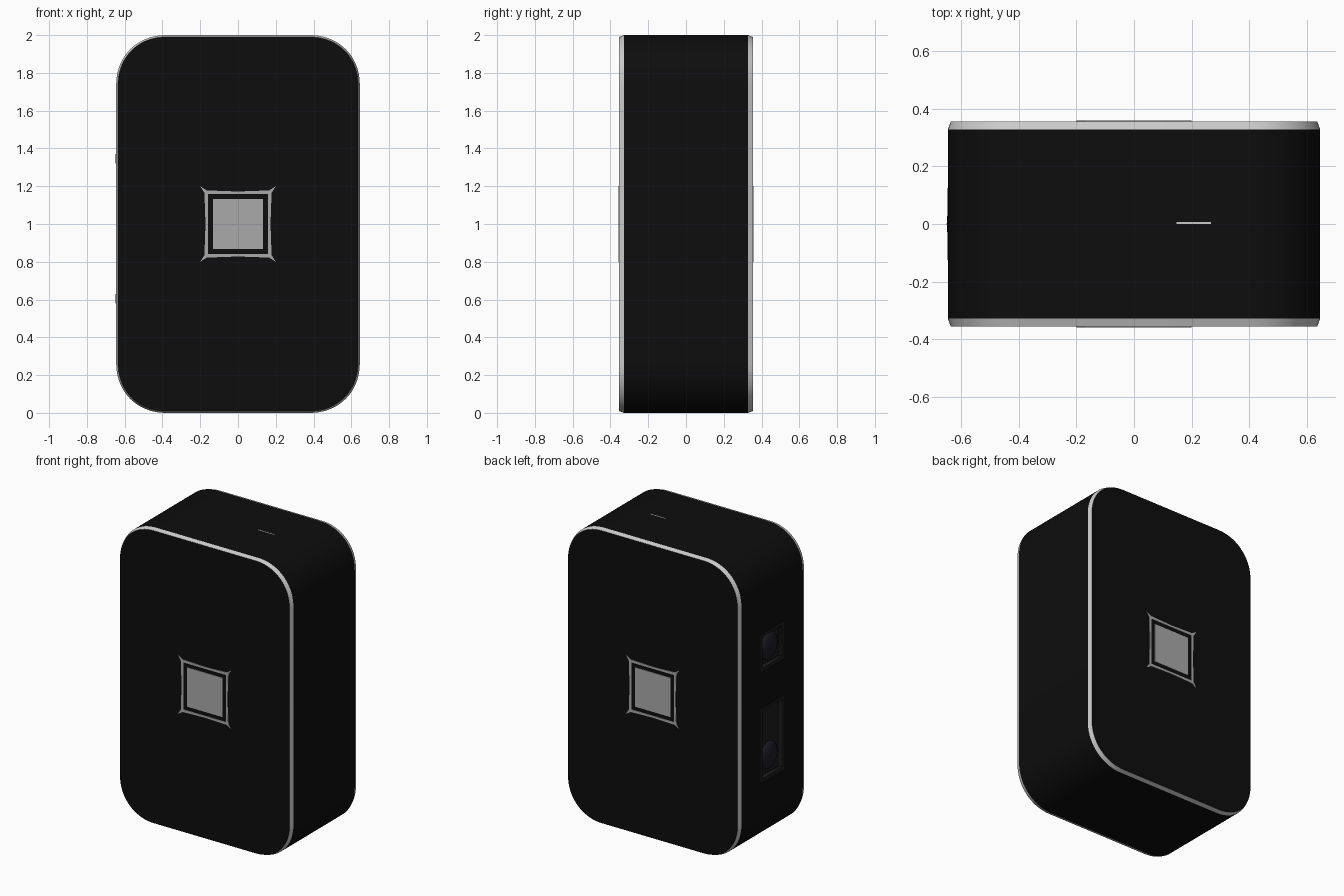
import bpy, bmesh, math
from mathutils import Vector

if "Cube" in bpy.data.objects:
    bpy.data.objects.remove(bpy.data.objects["Cube"])


def material(name, rgb):
    m = bpy.data.materials.new(name)
    m.diffuse_color = (*rgb, 1)
    m.use_nodes = True
    m.node_tree.nodes["Principled BSDF"].inputs["Base Color"].default_value = m.diffuse_color
    return m


BLACK = material("black_shell", (0.004, 0.004, 0.004))
SILVER = material("silver_trim", (0.6, 0.6, 0.6))
GREY = material("grey_badge", (0.4, 0.4, 0.4))
DARK = material("dark_panel", (0.012, 0.012, 0.012))
GLASS = material("dark_glass", (0.012, 0.011, 0.022))


def finish(bm, name, *mats):
    bmesh.ops.recalc_face_normals(bm, faces=bm.faces)
    me = bpy.data.meshes.new(name)
    bm.to_mesh(me)
    bm.free()
    for m in mats:
        me.materials.append(m)
    ob = bpy.data.objects.new(name, me)
    bpy.context.collection.objects.link(ob)
    return ob


def smooth(ob, deg):
    bpy.ops.object.select_all(action='DESELECT')
    ob.select_set(True)
    bpy.context.view_layer.objects.active = ob
    bpy.ops.object.shade_smooth_by_angle(angle=math.radians(deg))


def box(name, center, size, mat):
    bm = bmesh.new()
    bmesh.ops.create_cube(bm, size=1)
    for v in bm.verts:
        v.co = Vector(c + a * s for c, a, s in zip(center, v.co, size))
    return finish(bm, name, mat)


def ring(name, outer, inner, place, near, far, mat):
    """Closed frame between two matching outlines, thickened from near to far."""
    bm = bmesh.new()
    loops = [[bm.verts.new(place(u, v, d)) for u, v in pts]
             for pts, d in ((outer, near), (outer, far), (inner, far), (inner, near))]
    n = len(outer)
    for a, b in zip(loops, loops[1:] + loops[:1]):
        for i in range(n):
            bm.faces.new((a[i], a[(i + 1) % n], b[(i + 1) % n], b[i]))
    return finish(bm, name, mat)


def rect(u, v):
    return [(-u, -v), (u, -v), (u, v), (-u, v)]


# Rounded outline of the body, centred on z = 1
def outline(inset, r=0.265, e=2.1, n=18):
    w, h = 0.645 - inset, 1.0 - inset
    r -= inset
    pts = []
    for sx, sz, flip in ((1, 1, 0), (-1, 1, 1), (-1, -1, 0), (1, -1, 1)):
        for i in range(n + 1):
            t = math.pi / 2 * ((n - i) if flip else i) / n
            c = abs(math.cos(t)) ** (2 / e)
            s = abs(math.sin(t)) ** (2 / e)
            pts.append((sx * (w - r + r * c), 1 + sz * (h - r + r * s)))
    return pts


# Body shell with bevelled silver trim front and back
bm = bmesh.new()
loops = [[bm.verts.new((x, y, z)) for x, z in outline(i)]
         for y, i in ((-0.355, 0.01), (-0.328, 0), (0.328, 0), (0.355, 0.01))]
n = len(loops[0])
for k in range(3):
    for i in range(n):
        j = (i + 1) % n
        f = bm.faces.new((loops[k][i], loops[k][j], loops[k + 1][j], loops[k + 1][i]))
        f.material_index = 0 if k == 1 else 1
bm.faces.new(loops[0])
bm.faces.new(loops[3])
body = finish(bm, "body", BLACK, SILVER)

# Side windows: pocket, frame, and lens
for name, z, half_h, lens_z in (("upper", 1.345, 0.125, 1.345), ("lower", 0.72, 0.25, 0.605)):
    cutter = box(name + "_pocket_cutter", (-0.645, 0, z), (0.07, 0.21, 2 * half_h - 0.04), DARK)
    cutter.hide_render = True
    cutter.hide_viewport = False
    mod = body.modifiers.new(name, 'BOOLEAN')
    mod.object = cutter
    mod.solver = 'EXACT'
    bpy.context.view_layer.objects.active = body
    bpy.ops.object.modifier_apply(modifier=name)
    bpy.data.objects.remove(cutter)
    ring(name + "_window_frame", rect(0.125, half_h), rect(0.105, half_h - 0.02),
         lambda u, v, d, z=z: (-d, u, z + v), 0.62, 0.647, DARK)
    box(name + "_window_panel", (-0.612, 0, z), (0.01, 0.208, 2 * half_h - 0.042), DARK)
    bm = bmesh.new()
    bmesh.ops.create_uvsphere(bm, u_segments=32, v_segments=16, radius=0.092)
    for v in bm.verts:
        v.co = Vector((-0.612 + v.co.x * 0.4, v.co.y, lens_z + v.co.z))
    smooth(finish(bm, name + "_lens", GLASS), 60)
smooth(body, 12)

# Flared square frame and plain tile at the centre of both faces
side = [(-0.2, -0.2), (-0.165, -0.178), (0, -0.172), (0.165, -0.178)]
inner_side = [(-0.159, -0.159), (-0.14, -0.159), (0, -0.159), (0.14, -0.159)]


def turned(pts):
    res = []
    for _ in range(4):
        res += pts
        pts = [(-v, u) for u, v in pts]
    return res


for label, s in (("front", -1), ("back", 1)):
    ring(label + "_flared_frame", turned(side), turned(inner_side),
         lambda u, v, d, s=s: (u, s * d, 1 + v), 0.35, 0.358, GREY)
    box(label + "_centre_tile", (0, s * 0.354, 1), (0.266, 0.008, 0.266), GREY)

# Thin slot light on the top
box("top_slot", (0.207, 0.004, 1.996), (0.12, 0.007, 0.01), SILVER)
